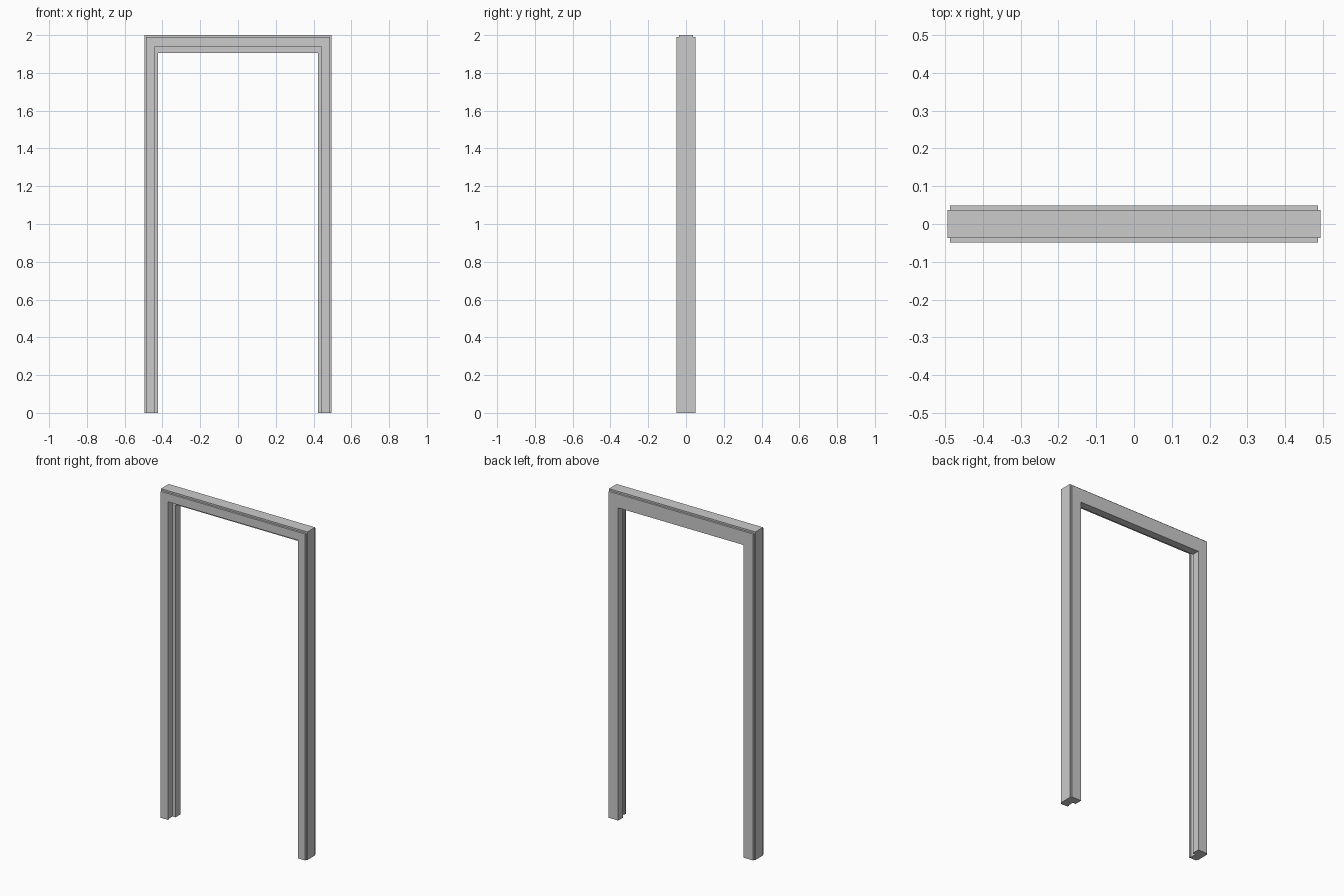
import bpy, bmesh

if "Cube" in bpy.data.objects:
    bpy.data.objects.remove(bpy.data.objects["Cube"])

def u_frame(name, half_out, top_out, half_in, top_in, y0, y1):
    """Upside-down U swept from y0 to y1, with mitred corners."""
    outer = [(-half_out, 0), (-half_out, top_out), (half_out, top_out), (half_out, 0)]
    inner = [(-half_in, 0), (-half_in, top_in), (half_in, top_in), (half_in, 0)]
    bm = bmesh.new()
    ring = lambda pts, y: [bm.verts.new((x, y, z)) for x, z in pts]
    of, nf, ob, nb = ring(outer, y0), ring(inner, y0), ring(outer, y1), ring(inner, y1)
    for i in range(3):
        j = i + 1
        for a, b in ((of, nf), (nf, nb), (nb, ob), (ob, of)):
            bm.faces.new((a[i], a[j], b[j], b[i]))
    for i in (0, 3):
        bm.faces.new((of[i], nf[i], nb[i], ob[i]))
    bmesh.ops.recalc_face_normals(bm, faces=bm.faces)
    me = bpy.data.meshes.new(name)
    bm.to_mesh(me)
    bm.free()
    ob_ = bpy.data.objects.new(name, me)
    bpy.context.collection.objects.link(ob_)
    return ob_

# Main jamb lining, rebated on the front side for the door leaf
u_frame("jamb", 0.494, 2.0, 0.443, 1.943, -0.037, 0.037)
# Door stop along the back half of the opening
u_frame("door_stop", 0.46, 1.96, 0.423, 1.906, 0.002, 0.037)
# Narrow front casing and wide back casing
u_frame("front_casing", 0.487, 1.99, 0.439, 1.939, -0.049, -0.037)
u_frame("back_casing", 0.487, 1.99, 0.423, 1.906, 0.037, 0.049)
